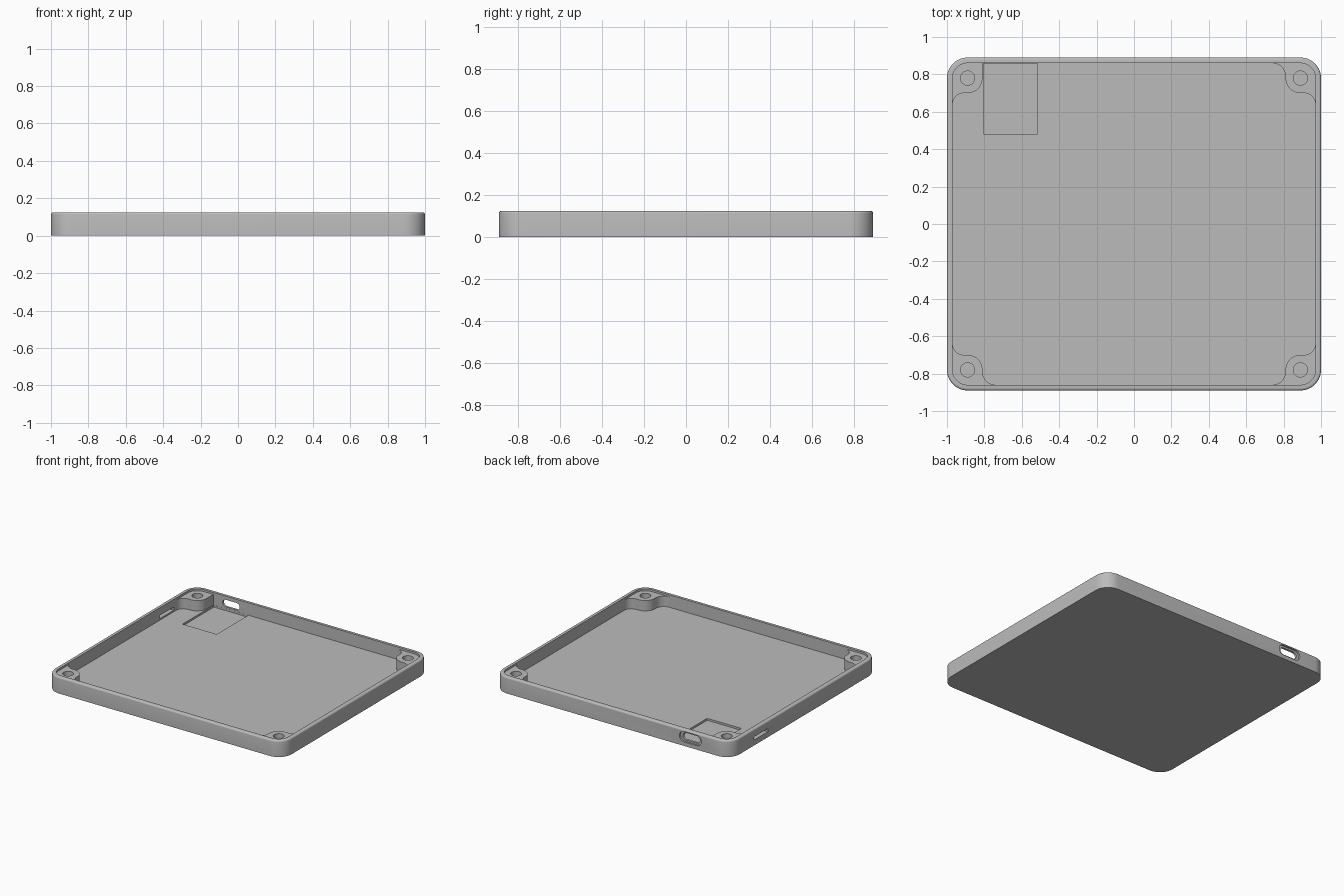
import bpy, bmesh, math
from mathutils import Matrix

if "Cube" in bpy.data.objects:
    bpy.data.objects.remove(bpy.data.objects["Cube"])

HX, HY, H = 1.0, 0.89, 0.125      # half sizes and height of the tray
R, WALL, FLOOR = 0.11, 0.03, 0.03
POST_X, POST_Y = HX - R, HY - R

grey = bpy.data.materials.new("plain grey")
grey.diffuse_color = (0.5, 0.5, 0.5, 1)
grey.use_nodes = True
grey.node_tree.nodes["Principled BSDF"].inputs["Base Color"].default_value = grey.diffuse_color


def arc(cx, cy, r, a0, a1, n=10):
    return [(cx + r * math.cos(math.radians(a0 + (a1 - a0) * i / n)),
             cy + r * math.sin(math.radians(a0 + (a1 - a0) * i / n))) for i in range(n + 1)]


def rounded_rect(hx, hy, r, n=10):
    pts = []
    for sx, sy, a in ((1, 1, 0), (-1, 1, 90), (-1, -1, 180), (1, -1, 270)):
        pts += arc(sx * (hx - r), sy * (hy - r), r, a, a + 90, n)
    return pts


def loft(name, rings, matrix=Matrix()):
    """Closed solid through a list of (outline, z) rings."""
    bm = bmesh.new()
    loops = [[bm.verts.new((x, y, z)) for x, y in pts] for pts, z in rings]
    for a, b in zip(loops, loops[1:]):
        for i in range(len(a)):
            j = (i + 1) % len(a)
            bm.faces.new((a[i], a[j], b[j], b[i]))
    bm.faces.new(loops[0][::-1])
    bm.faces.new(loops[-1])
    bmesh.ops.remove_doubles(bm, verts=bm.verts, dist=1e-5)
    bm.transform(matrix)
    bmesh.ops.recalc_face_normals(bm, faces=bm.faces)
    mesh = bpy.data.meshes.new(name)
    bm.to_mesh(mesh)
    bm.free()
    mesh.materials.append(grey)
    ob = bpy.data.objects.new(name, mesh)
    bpy.context.collection.objects.link(ob)
    return ob


def prism(name, pts, z0, z1, matrix=Matrix()):
    return loft(name, [(pts, z0), (pts, z1)], matrix)


def box(name, x0, x1, y0, y1, z0, z1):
    return prism(name, [(x0, y0), (x1, y0), (x1, y1), (x0, y1)], z0, z1)


def select(ob):
    bpy.ops.object.select_all(action='DESELECT')
    ob.select_set(True)
    bpy.context.view_layer.objects.active = ob


def cut(ob, cutter):
    mod = ob.modifiers.new("cut", 'BOOLEAN')
    mod.operation, mod.solver, mod.object = 'DIFFERENCE', 'EXACT', cutter
    select(ob)
    bpy.ops.object.modifier_apply(modifier=mod.name)
    bpy.data.objects.remove(cutter)


def smooth(ob):
    select(ob)
    bpy.ops.object.shade_smooth_by_angle(angle=math.radians(35))


# Tray shell: outer wall, rounded top edge, rim, inner wall, floor
def outline(inset):
    return rounded_rect(HX - inset, HY - inset, R - inset)


f = 0.012
rings = [(outline(0), 0)]
for k in range(5):
    a = math.radians(90 * k / 4)
    rings.append((outline(f * (1 - math.cos(a))), H - f + f * math.sin(a)))
rings += [(outline(WALL), H), (outline(WALL), FLOOR)]
tray = loft("tray", rings)

# Shallow floor pocket
cut(tray, box("pocket_cutter", -0.805, -0.515, 0.48, 0.859, 0.015, 0.05))

# Back connector opening with a wider outer recess
to_back = Matrix.Translation((-0.66, HY, 0.07)) @ Matrix.Rotation(math.radians(90), 4, 'X')
cut(tray, prism("port_cutter", rounded_rect(0.072, 0.027, 0.0265), -0.1, 0.1, to_back))
cut(tray, prism("recess_cutter", rounded_rect(0.092, 0.04, 0.0395), -0.05, 0.013, to_back))

# Thin slot in the left wall
cut(tray, box("slot_cutter", -1.1, -0.9, 0.44, 0.61, 0.042, 0.066))
smooth(tray)

# Corner screw posts blended into the walls, each with a blind hole
for sx, sy, name in ((1, 1, "back_right"), (-1, 1, "back_left"),
                     (-1, -1, "front_left"), (1, -1, "front_right")):
    pts = arc(0.91, 0.64, 0.06, 0, 90) + arc(POST_X, POST_Y, 0.08, 270, 180)
    if name == "back_left":      # straight side beside the pocket
        pts += [(0.81, 0.86), (0.81, 0.875)]
    else:
        pts += arc(0.74, 0.79, 0.07, 0, 90) + [(0.74, 0.875)]
    pts += arc(POST_X, POST_Y, 0.095, 90, 0) + [(0.985, 0.64)]
    post = prism(name + "_post", [(sx * x, sy * y) for x, y in pts], FLOOR - 0.005, 0.11)
    cut(post, prism("hole_cutter", arc(sx * POST_X, sy * POST_Y, 0.038, 0, 348.75, 31), 0.04, 0.2))
    smooth(post)
